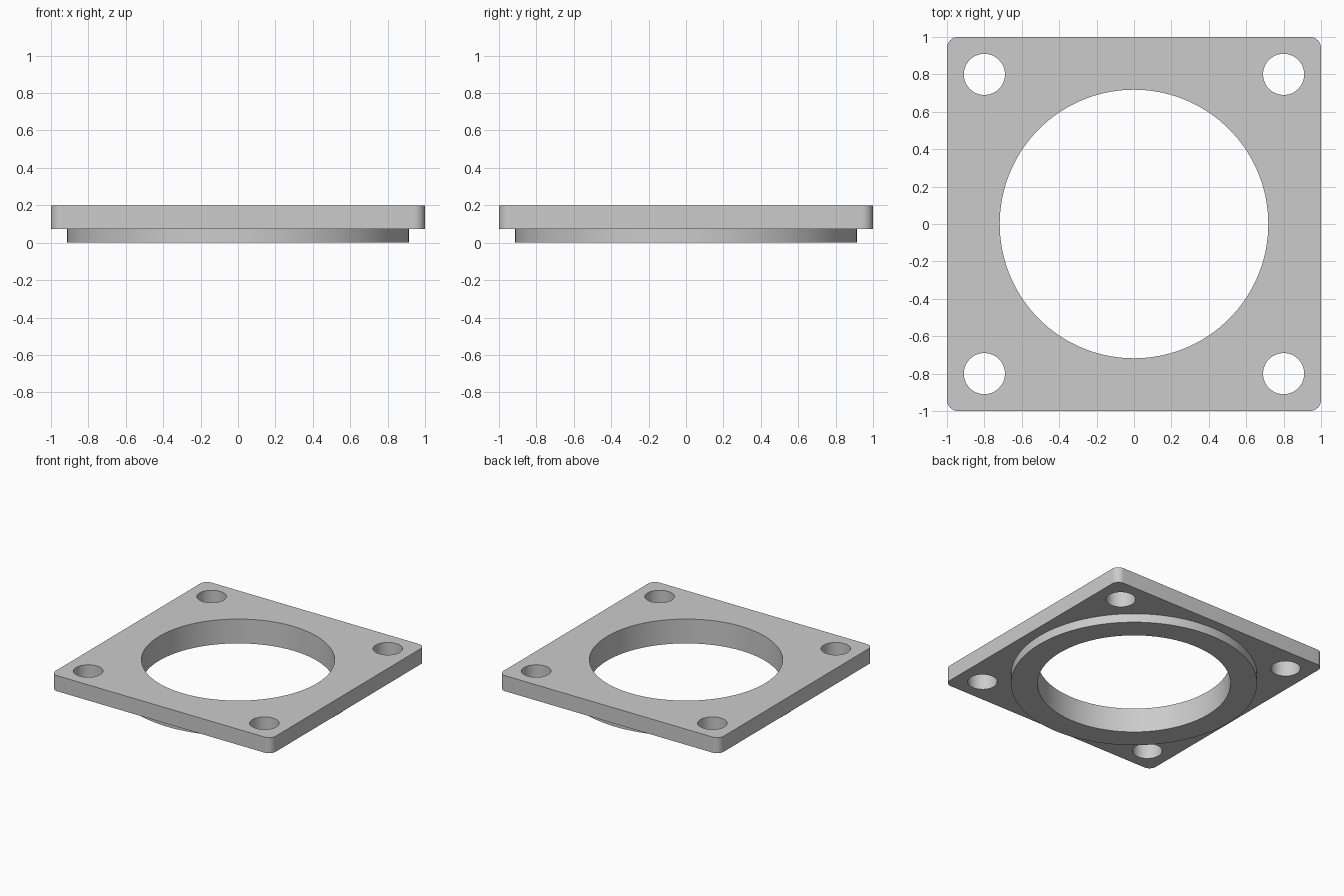
import bpy
import bmesh
import math

cube = bpy.data.objects.get("Cube")
if cube:
    bpy.data.objects.remove(cube, do_unlink=True)

HEIGHT = 0.2
STEP = 0.072          # underside of the square plate
CORNER = 0.06
RIM_RADIUS = 0.915
BORE_RADIUS = 0.718
BOLT_RADIUS = 0.11
BOLT_OFFSET = 0.8

GREY = (0.6, 0.6, 0.6, 1.0)
metal = bpy.data.materials.new("plain grey")
metal.use_nodes = True
metal.diffuse_color = GREY
metal.node_tree.nodes["Principled BSDF"].inputs["Base Color"].default_value = GREY


def prism(name, outline, low, high):
    """Extrude a closed 2D outline from low to high."""
    bm = bmesh.new()
    base = bm.faces.new([bm.verts.new((x, y, low)) for x, y in outline])
    top = bmesh.ops.extrude_face_region(bm, geom=[base])["geom"]
    bmesh.ops.translate(bm, vec=(0, 0, high - low),
                        verts=[v for v in top if isinstance(v, bmesh.types.BMVert)])
    bmesh.ops.recalc_face_normals(bm, faces=bm.faces)
    mesh = bpy.data.meshes.new(name)
    bm.to_mesh(mesh)
    bm.free()
    mesh.materials.append(metal)
    obj = bpy.data.objects.new(name, mesh)
    bpy.context.collection.objects.link(obj)
    return obj


def arc(cx, cy, radius, start, sweep, steps):
    return [(cx + radius * math.cos(start + sweep * i / steps),
             cy + radius * math.sin(start + sweep * i / steps)) for i in range(steps + 1)]


def circle(cx, cy, radius, sides):
    return arc(cx, cy, radius, 0, math.tau, sides)[:-1]


def combine(target, tool, operation):
    """Apply a boolean and discard the tool."""
    mod = target.modifiers.new(tool.name, 'BOOLEAN')
    mod.operation = operation
    mod.solver = 'EXACT'
    mod.object = tool
    bpy.context.view_layer.objects.active = target
    bpy.ops.object.modifier_apply(modifier=mod.name)
    bpy.data.objects.remove(tool, do_unlink=True)


# Square plate with rounded corners
outline = []
c = 1 - CORNER
for i, (sx, sy) in enumerate([(1, 1), (-1, 1), (-1, -1), (1, -1)]):
    outline += arc(sx * c, sy * c, CORNER, i * math.pi / 2, math.pi / 2, 10)
flange = prism("flange_plate", outline, STEP, HEIGHT)

# Locating rim under the plate
combine(flange, prism("locating_rim", circle(0, 0, RIM_RADIUS, 128), 0, HEIGHT * 0.7), 'UNION')

# Central bore and four bolt holes
combine(flange, prism("bore", circle(0, 0, BORE_RADIUS, 128), -0.1, HEIGHT + 0.1), 'DIFFERENCE')
for sx in (-1, 1):
    for sy in (-1, 1):
        hole = circle(sx * BOLT_OFFSET, sy * BOLT_OFFSET, BOLT_RADIUS, 48)
        combine(flange, prism("bolt_hole", hole, -0.1, HEIGHT + 0.1), 'DIFFERENCE')

# Smooth round walls, sharp rims
bpy.ops.object.select_all(action='DESELECT')
flange.select_set(True)
bpy.context.view_layer.objects.active = flange
bpy.ops.object.shade_smooth_by_angle(angle=math.radians(30))
